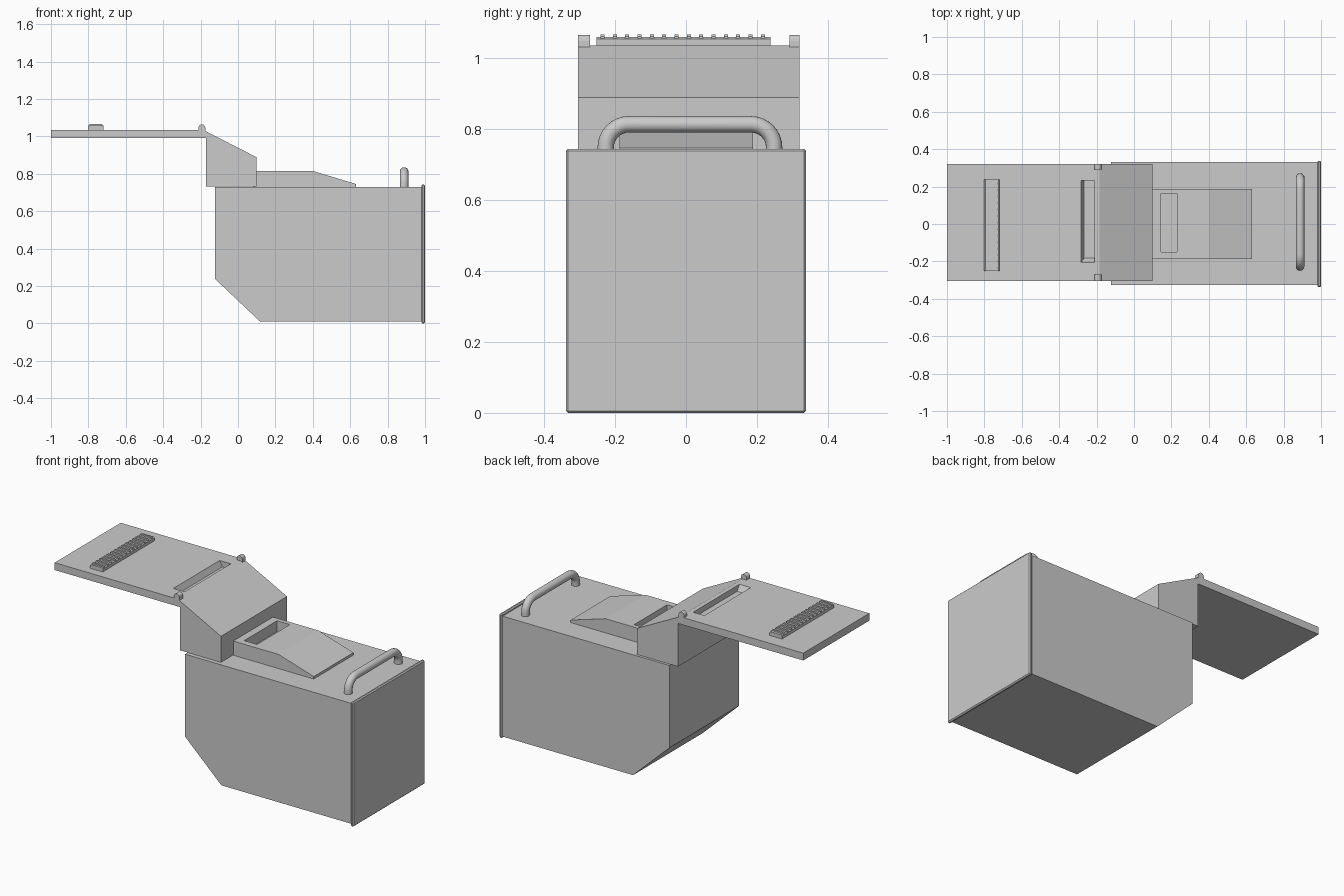
import bpy, bmesh, math
from mathutils import Vector

if "Cube" in bpy.data.objects:
    bpy.data.objects.remove(bpy.data.objects["Cube"])


def add_mesh(name, bm):
    bmesh.ops.recalc_face_normals(bm, faces=bm.faces[:])
    me = bpy.data.meshes.new(name)
    bm.to_mesh(me)
    bm.free()
    ob = bpy.data.objects.new(name, me)
    bpy.context.collection.objects.link(ob)
    return ob


def prism(name, profile, y0, y1):
    """Extrude an x-z profile along y."""
    bm = bmesh.new()
    face = bm.faces.new([bm.verts.new((x, y0, z)) for x, z in profile])
    ext = bmesh.ops.extrude_face_region(bm, geom=[face])
    verts = [v for v in ext["geom"] if isinstance(v, bmesh.types.BMVert)]
    bmesh.ops.translate(bm, verts=verts, vec=(0, y1 - y0, 0))
    return add_mesh(name, bm)


def box(name, x0, x1, y0, y1, z0, z1):
    return prism(name, [(x0, z0), (x1, z0), (x1, z1), (x0, z1)], y0, y1)


def cut(ob, cutter):
    """Subtract the cutter, then discard it."""
    cutter.hide_render = True
    mod = ob.modifiers.new("pocket", "BOOLEAN")
    mod.object = cutter
    mod.operation = "DIFFERENCE"
    mod.solver = "EXACT"
    bpy.context.view_layer.objects.active = ob
    bpy.ops.object.modifier_apply(modifier=mod.name)
    bpy.data.objects.remove(cutter)


# main container with slanted lower corner
prism("container_body", [(-0.122, 0.73), (-0.122, 0.237), (0.118, 0.01),
                         (0.985, 0.01), (0.985, 0.73)], -0.326, 0.332)

# end plate with a fine bevelled rim
plate = box("end_plate", 0.98, 1.0, -0.338, 0.338, 0, 0.743)
bev = plate.modifiers.new("rim", "BEVEL")
bev.width = 0.006
bev.segments = 1

# sloped hood and lid slab in one profile
lid = prism("lid_and_hood", [(-1.0, 0.99), (-0.172, 0.99), (-0.172, 0.732),
                             (0.10, 0.732), (0.10, 0.888), (-0.185, 1.034),
                             (-1.0, 1.034)], -0.304, 0.32)

# lid slot with sloping walls on two sides
slot = box("slot_cutter", -0.284, -0.21, -0.205, 0.232, 1.0, 1.034)
for v in slot.data.vertices:
    if v.co.z < 1.01:
        v.co.x = max(v.co.x, -0.266)
        v.co.y = max(v.co.y, -0.183)
    else:
        v.co.z = 1.0341
cut(lid, slot)

# hinge knobs with rounded tops
arc = [(-0.193 + 0.018 * math.cos(a), 1.046 + 0.018 * math.sin(a))
       for a in [math.pi * i / 8 for i in range(9)]]
for name, y0, y1 in (("hinge_knob_front", -0.304, -0.27), ("hinge_knob_back", 0.291, 0.32)):
    prism(name, [(-0.211, 1.02), (-0.175, 1.02)] + arc, y0, y1)

# grip pad and its ribs
prism("grip_pad", [(-0.802, 1.03), (-0.718, 1.03), (-0.718, 1.052),
                   (-0.725, 1.057), (-0.795, 1.057), (-0.802, 1.052)], -0.252, 0.238)
for i in range(14):
    y = -0.235 + i * 0.0347
    prism("grip_rib_%02d" % (i + 1),
          [(-0.80, 1.05), (-0.72, 1.05), (-0.72, 1.059), (-0.727, 1.065),
           (-0.793, 1.065), (-0.80, 1.059)], y - 0.0055, y + 0.0055)

# raised ramp with a recessed pocket
ramp = prism("top_ramp", [(0.08, 0.725), (0.08, 0.815), (0.40, 0.815),
                          (0.632, 0.745), (0.632, 0.725)], -0.187, 0.188)
cut(ramp, box("pocket_cutter", 0.145, 0.23, -0.149, 0.162, 0.75, 0.85))

# carrying handle: tube swept along a rounded arch
R, TOP, YC, HALF, XC = 0.065, 0.812, 0.011, 0.237, 0.888
right = [(HALF, 0.72)]
for i in range(9):
    a = math.pi / 2 * i / 8
    right.append((HALF - R + R * math.cos(a), TOP - R + R * math.sin(a)))
path = right + [(-y, z) for y, z in reversed(right)]
bm = bmesh.new()
rings = []
for i, (y, z) in enumerate(path):
    p0, p1 = path[max(i - 1, 0)], path[min(i + 1, len(path) - 1)]
    t = Vector((0, p1[0] - p0[0], p1[1] - p0[1])).normalized()
    side = Vector((1, 0, 0))
    up = t.cross(side)
    c = Vector((XC, YC + y, z))
    rings.append([bm.verts.new(c + 0.023 * (math.cos(a) * side + math.sin(a) * up))
                  for a in [math.tau * k / 20 for k in range(20)]])
for r0, r1 in zip(rings, rings[1:]):
    for k in range(20):
        bm.faces.new((r0[k], r0[(k + 1) % 20], r1[(k + 1) % 20], r1[k]))
bm.faces.new(rings[0])
bm.faces.new(rings[-1])
handle = add_mesh("carry_handle", bm)
bpy.ops.object.select_all(action="DESELECT")
handle.select_set(True)
bpy.context.view_layer.objects.active = handle
bpy.ops.object.shade_smooth_by_angle(angle=math.radians(35))
